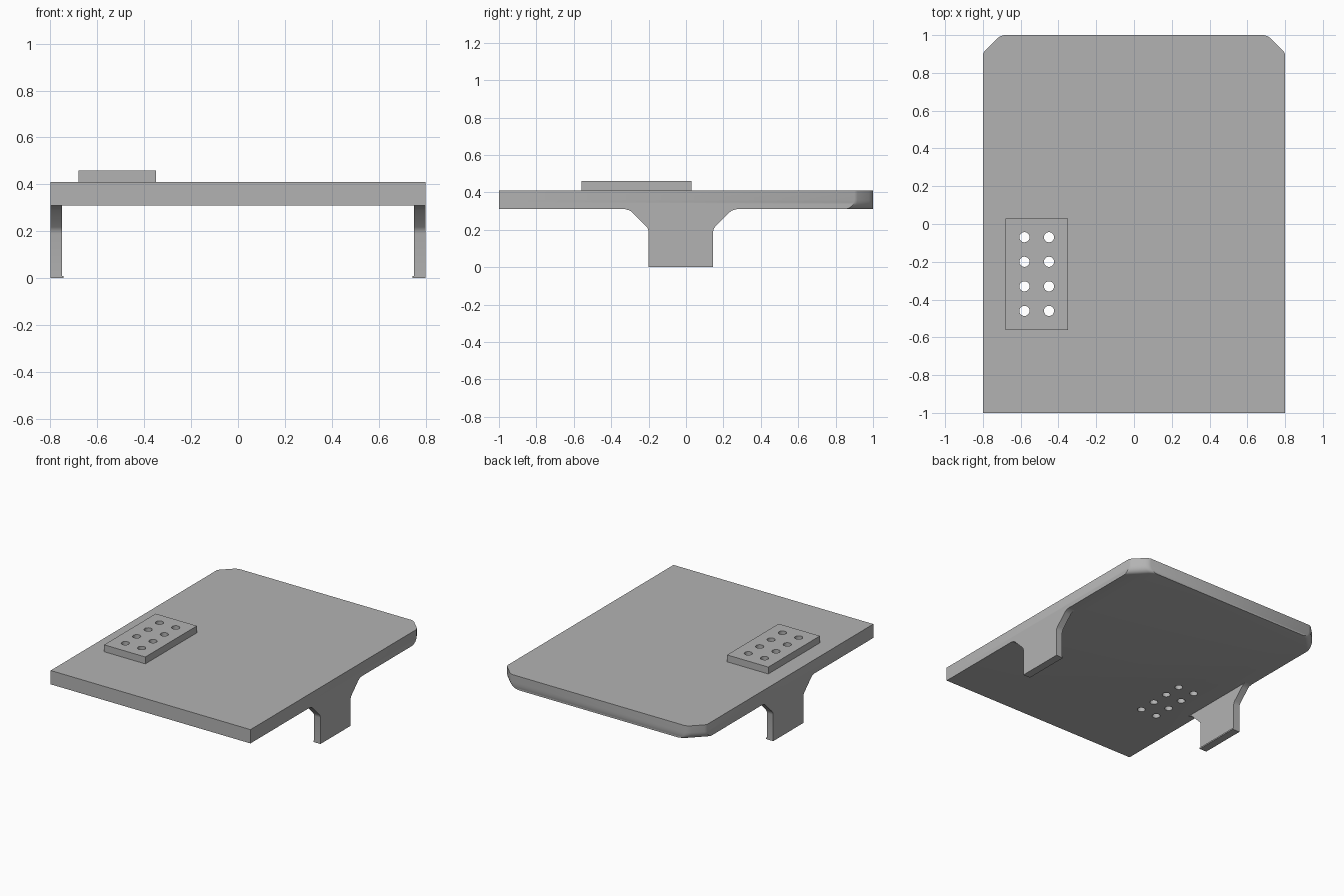
import bpy
import bmesh
import math

cube = bpy.data.objects.get("Cube")
if cube:
    bpy.data.objects.remove(cube, do_unlink=True)

grey = bpy.data.materials.new("plain grey")
grey.use_nodes = True
grey.diffuse_color = (0.45, 0.45, 0.45, 1)
grey.node_tree.nodes["Principled BSDF"].inputs["Base Color"].default_value = (0.45, 0.45, 0.45, 1)


def loft(name, rings):
    """Solid through a stack of matching rings, capped at both ends."""
    bm = bmesh.new()
    loops = [[bm.verts.new(p) for p in ring] for ring in rings]
    n = len(loops[0])
    for a, b in zip(loops, loops[1:]):
        for i in range(n):
            j = (i + 1) % n
            bm.faces.new((a[i], a[j], b[j], b[i]))
    bm.faces.new(loops[0])
    bm.faces.new(loops[-1])
    bmesh.ops.recalc_face_normals(bm, faces=bm.faces)
    mesh = bpy.data.meshes.new(name)
    bm.to_mesh(mesh)
    bm.free()
    mesh.materials.append(grey)
    obj = bpy.data.objects.new(name, mesh)
    bpy.context.collection.objects.link(obj)
    return obj


def box(name, x0, x1, y0, y1, z0, z1):
    corners = [(x0, y0), (x1, y0), (x1, y1), (x0, y1)]
    return loft(name, [[(x, y, z) for x, y in corners] for z in (z0, z1)])


def smooth(obj):
    bpy.ops.object.select_all(action="DESELECT")
    obj.select_set(True)
    bpy.context.view_layer.objects.active = obj
    bpy.ops.object.shade_smooth_by_angle(angle=math.radians(32))


# Table top: cut rear corners whose lower edge curves inward
def outline(cut, z):
    half = [(0.8, -1), (0.8, 1 - cut), (0.79, 1.017 - cut),
            (0.828 - cut, 0.978), (0.812 - cut, 0.992), (0.79 - cut, 1)]
    return [(x, y, z) for x, y in half] + [(-x, y, z) for x, y in reversed(half)]


rings = [outline(0.1, 0.41)]
for k in range(7):
    a = k / 6 * math.pi / 2
    rings.append(outline(0.1 + 0.055 * (1 - math.cos(a)), 0.36 - 0.05 * math.sin(a)))
top = loft("table_top", rings)

# Raised block
block = box("raised_block", -0.68, -0.35, -0.56, 0.03, 0.41, 0.46)

# Two columns of round holes through block and top
bm = bmesh.new()
for x in (-0.58, -0.45):
    for row in range(4):
        ret = bmesh.ops.create_cone(bm, cap_ends=True, segments=32,
                                    radius1=0.027, radius2=0.027, depth=0.6)
        bmesh.ops.translate(bm, verts=ret["verts"], vec=(x, -0.07 - 0.13 * row, 0.4))
mesh = bpy.data.meshes.new("hole_cutter")
bm.to_mesh(mesh)
bm.free()
mesh.materials.append(grey)
cutter = bpy.data.objects.new("hole_cutter", mesh)
cutter.hide_render = True
bpy.context.collection.objects.link(cutter)
for obj in (top, block):
    mod = obj.modifiers.new("holes", "BOOLEAN")
    mod.operation = "DIFFERENCE"
    mod.solver = "EXACT"
    mod.object = cutter
    bpy.context.view_layer.objects.active = obj
    bpy.ops.object.modifier_apply(modifier=mod.name)
    smooth(obj)
bpy.data.objects.remove(cutter, do_unlink=True)

# Side legs with flared shoulders, and a thin lip inside each foot
profile = [(-0.2, 0), (0.145, 0), (0.145, 0.19), (0.148, 0.205), (0.157, 0.218),
           (0.23, 0.291), (0.245, 0.303), (0.27, 0.31),
           (-0.325, 0.31), (-0.3, 0.303), (-0.285, 0.291),
           (-0.212, 0.218), (-0.203, 0.205), (-0.2, 0.19)]
for side, s in (("left", 1), ("right", -1)):
    leg = loft(side + "_leg", [[(s * x, y, z) for y, z in profile] for x in (0.75, 0.8)])
    smooth(leg)
    box(side + "_foot_lip", s * 0.743, s * 0.75, -0.2, 0.145, 0, 0.01)
